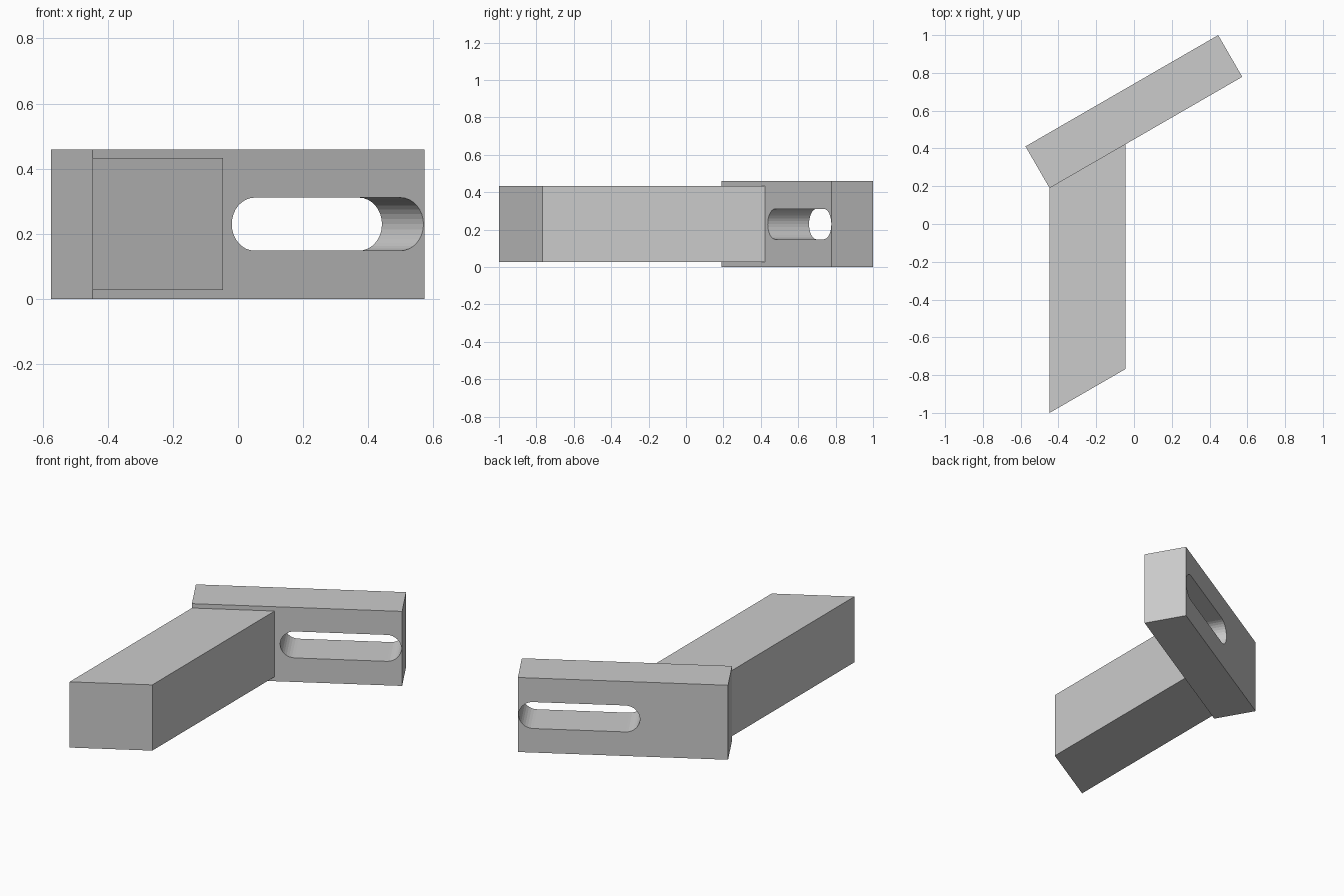
import bpy, bmesh
from math import cos, sin, tan, pi, radians
from mathutils import Matrix, Vector

cube = bpy.data.objects.get("Cube")
if cube:
    bpy.data.objects.remove(cube, do_unlink=True)

grey = bpy.data.materials.new("light grey")
grey.use_nodes = True
colour = (0.6, 0.6, 0.6, 1)
grey.diffuse_color = colour
grey.node_tree.nodes["Principled BSDF"].inputs["Base Color"].default_value = colour


def prism(name, outline, extrude, matrix=Matrix()):
    """Extrude a closed outline of 3D points along a vector."""
    bm = bmesh.new()
    face = bm.faces.new([bm.verts.new(p) for p in outline])
    new = bmesh.ops.extrude_face_region(bm, geom=[face])["geom"]
    bmesh.ops.translate(bm, vec=Vector(extrude),
                        verts=[g for g in new if isinstance(g, bmesh.types.BMVert)])
    bmesh.ops.recalc_face_normals(bm, faces=bm.faces)
    bm.transform(matrix)
    mesh = bpy.data.meshes.new(name)
    bm.to_mesh(mesh)
    bm.free()
    mesh.materials.append(grey)
    obj = bpy.data.objects.new(name, mesh)
    bpy.context.collection.objects.link(obj)
    return obj


angle = radians(30)
length, depth, height = 1.178, 0.255, 0.459
corner_x, corner_y = -0.447, 0.19
place = Matrix.Translation((corner_x, corner_y, 0)) @ Matrix.Rotation(angle, 4, "Z")

# Slanted end plate
plate = prism("end_plate",
              [(0, 0, 0), (length, 0, 0), (length, depth, 0), (0, depth, 0)],
              (0, 0, height), place)

# Rounded slot through the plate, nearly reaching its far end
radius, steps = 0.0815, 16
slot_start, slot_end = 0.494, length - 0.004
outline = []
for centre, first in ((slot_end - radius, -pi / 2), (slot_start + radius, pi / 2)):
    for i in range(steps + 1):
        a = first + pi * i / steps
        outline.append((centre + radius * cos(a), -0.1, height / 2 + radius * sin(a)))
cutter = prism("slot_cutter", outline, (0, depth + 0.2, 0), place)
cutter.hide_render = True

cut = plate.modifiers.new("slot", "BOOLEAN")
cut.operation = "DIFFERENCE"
cut.solver = "EXACT"
cut.object = cutter
bpy.context.view_layer.objects.active = plate
bpy.ops.object.modifier_apply(modifier=cut.name)
bpy.data.objects.remove(cutter, do_unlink=True)

# Long arm, with both ends parallel to the plate
width, margin = 0.401, 0.027
rise = width * tan(angle)
right, left = corner_x, corner_x + width
prism("arm",
      [(right, -1, margin), (left, -1 + rise, margin),
       (left, corner_y + rise, margin), (right, corner_y, margin)],
      (0, 0, height - 2 * margin))
